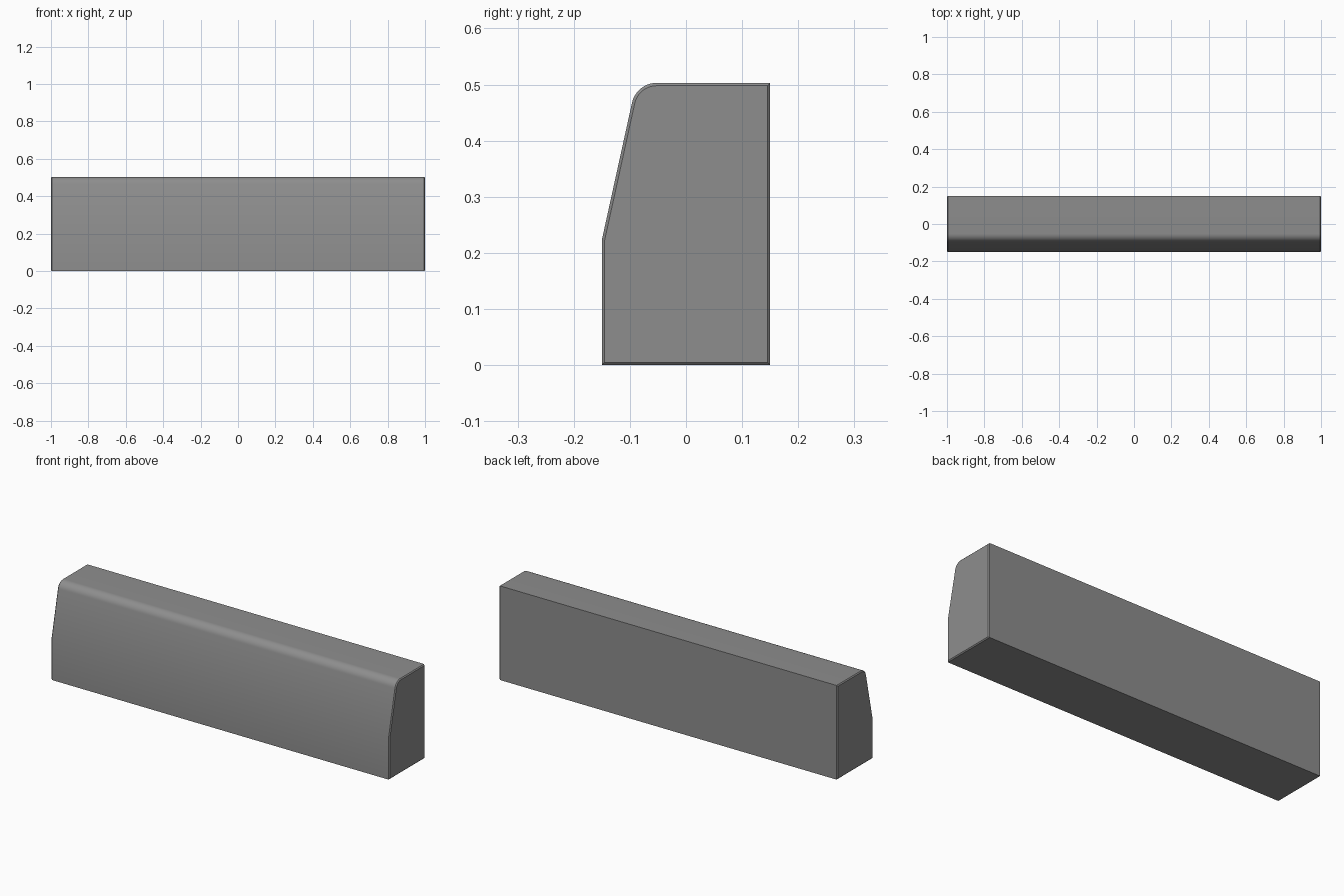
import bpy, bmesh
from math import sin, cos, tan, atan2, pi

cube = bpy.data.objects.get("Cube")
if cube:
    bpy.data.objects.remove(cube, do_unlink=True)

HALF_LENGTH, HALF_DEPTH, HEIGHT = 1.0, 0.15, 0.503
SLOPE_START, CORNER_Y = 0.223, -0.0885
RADIUS, ARC_STEPS, CHAMFER = 0.045, 10, 0.005

# Concrete material
concrete = bpy.data.materials.new("concrete_grey")
concrete.use_nodes = True
colour = (0.27, 0.27, 0.27, 1)
concrete.diffuse_color = colour
concrete.node_tree.nodes["Principled BSDF"].inputs["Base Color"].default_value = colour

# Cross-section: upright foot, sloped face, rounded top front edge
lean = atan2(CORNER_Y + HALF_DEPTH, HEIGHT - SLOPE_START)
turn = pi / 2 - lean
centre_y = CORNER_Y + RADIUS * tan(turn / 2)
centre_z = HEIGHT - RADIUS
profile = [(HALF_DEPTH, 0), (HALF_DEPTH, HEIGHT)]
for i in range(ARC_STEPS + 1):
    a = pi / 2 + turn * i / ARC_STEPS
    profile.append((centre_y + RADIUS * cos(a), centre_z + RADIUS * sin(a)))
profile += [(-HALF_DEPTH, SLOPE_START), (-HALF_DEPTH, 0)]

# Extrude the section along x
bm = bmesh.new()
cap = bm.faces.new([bm.verts.new((-HALF_LENGTH, y, z)) for y, z in profile])
result = bmesh.ops.extrude_face_region(bm, geom=[cap], use_keep_orig=True)
moved = [v for v in result["geom"] if isinstance(v, bmesh.types.BMVert)]
bmesh.ops.translate(bm, verts=moved, vec=(2 * HALF_LENGTH, 0, 0))
bmesh.ops.recalc_face_normals(bm, faces=bm.faces)

# Chamfer the rim of both ends
rims = [e for e in bm.edges if abs(e.verts[0].co.x - e.verts[1].co.x) < 0.001]
bmesh.ops.bevel(bm, geom=rims, offset=CHAMFER, segments=1, affect='EDGES')

mesh = bpy.data.meshes.new("kerb_stone")
bm.to_mesh(mesh)
bm.free()
mesh.materials.append(concrete)
kerb = bpy.data.objects.new("kerb_stone", mesh)
bpy.context.collection.objects.link(kerb)

# Smooth the rounded front, keep the corners crisp
bpy.ops.object.select_all(action='DESELECT')
kerb.select_set(True)
bpy.context.view_layer.objects.active = kerb
bpy.ops.object.shade_smooth_by_angle(angle=pi / 6)
